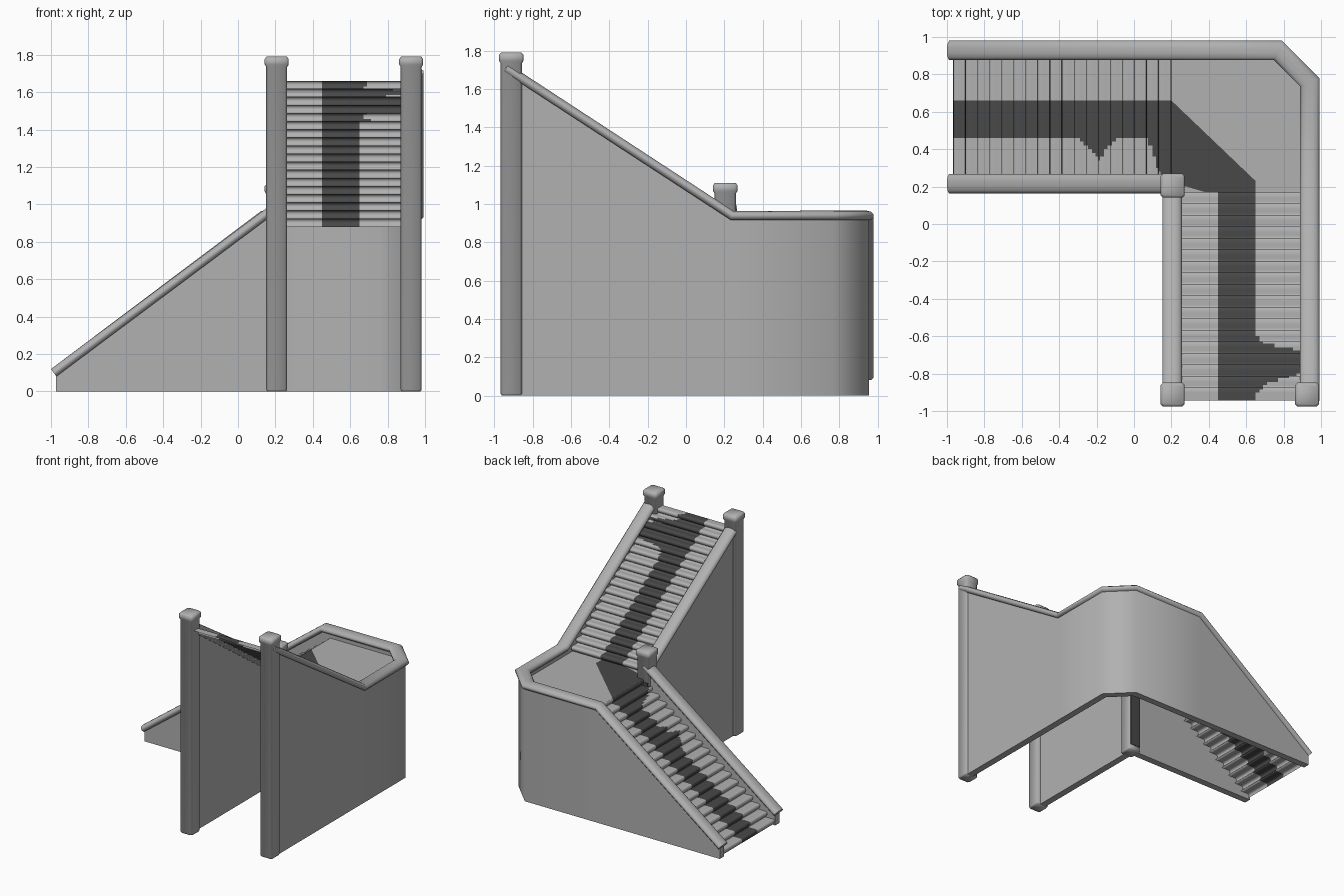
import bpy
import bmesh
from math import radians
from mathutils import Vector

default_cube = bpy.data.objects.get("Cube")
if default_cube:
    bpy.data.objects.remove(default_cube, do_unlink=True)


def make_material(name, level):
    material = bpy.data.materials.new(name)
    material.use_nodes = True
    color = (level, level, level, 1)
    material.diffuse_color = color
    shader = material.node_tree.nodes["Principled BSDF"]
    shader.inputs["Base Color"].default_value = color
    shader.inputs["Roughness"].default_value = 0.8
    return material


STONE = make_material("pale_stone", 0.44)
CARPET = make_material("dark_carpet", 0.065)


def finish(name, bm, solid=True, angle=50):
    """Shade smooth with sharp creases and link the part."""
    if solid:
        bmesh.ops.recalc_face_normals(bm, faces=bm.faces)
    for face in bm.faces:
        face.smooth = True
    for edge in bm.edges:
        edge.smooth = edge.calc_face_angle(0) < radians(angle)
    mesh = bpy.data.meshes.new(name)
    bm.to_mesh(mesh)
    bm.free()
    for material in (STONE, CARPET):
        mesh.materials.append(material)
    part = bpy.data.objects.new(name, mesh)
    bpy.context.collection.objects.link(part)
    return part


def loft(name, rings):
    """Join closed rings of points and cap both ends."""
    bm = bmesh.new()
    loops = [[bm.verts.new(p) for p in ring] for ring in rings]
    count = len(loops[0])
    for a, b in zip(loops, loops[1:]):
        for i in range(count):
            j = (i + 1) % count
            bm.faces.new((a[i], a[j], b[j], b[i]))
    bm.faces.new(loops[0])
    bm.faces.new(loops[-1])
    return finish(name, bm)


def frames(path):
    """Yield each path point with its mitred side and up vectors."""
    points = [Vector(p) for p in path]
    for i, p in enumerate(points):
        before = (p - points[i - 1]).normalized() if i else None
        after = (points[i + 1] - p).normalized() if i + 1 < len(points) else None
        tangent = ((before or after) + (after or before)).normalized()
        side = tangent.cross(Vector((0, 0, 1))).normalized()
        up = side.cross(tangent)
        flat = Vector((*(after or before).xy, 0)).normalized()
        stretch = 1 / flat.cross(side).length
        yield p, side * stretch, up


RAIL_SHAPE = [(-0.038, -0.024), (0.038, -0.024), (0.052, -0.008), (0.052, 0.006),
              (0.036, 0.02), (0.015, 0.025), (-0.015, 0.025), (-0.036, 0.02),
              (-0.052, 0.006), (-0.052, -0.008)]
WALL_HALF = 0.028


def rail(name, path):
    loft(name, [[p + side * w + up * h for w, h in RAIL_SHAPE]
                for p, side, up in frames(path)])


def wall(name, path):
    rings = []
    for p, side, up in frames(path):
        offset = side * WALL_HALF
        base = Vector((p.x, p.y, 0))
        rings.append([base - offset, base + offset, p + offset, p - offset])
    loft(name, rings)


# Balustrades: a solid wall with a rounded handrail along its top
BALUSTRADES = {
    "outer": [(-0.985, 0.928, 0.1), (0.13, 0.928, 0.94), (0.77, 0.928, 0.94),
              (0.94, 0.758, 0.94), (0.94, 0.24, 0.94), (0.94, -0.94, 1.71)],
    "lower_inner": [(-0.985, 0.215, 0.1), (0.2, 0.215, 0.985)],
    "upper_inner": [(0.205, 0.205, 0.96), (0.205, -0.94, 1.71)],
}
for label, path in BALUSTRADES.items():
    rail(label + "_handrail", path)
    wall_path = [Vector(p) for p in path]
    for end, neighbour in ((0, 1), (-1, -2)):
        wall_path[end] = wall_path[end].lerp(wall_path[neighbour], 0.01)
    wall(label + "_wall", wall_path)


# Posts with chamfered corners and flared caps
def post(name, x, y, height):
    levels = [(0.05, 0), (0.056, 0.01), (0.056, height - 0.055), (0.064, height - 0.042),
              (0.064, height - 0.012), (0.054, height)]
    rings = []
    for half, z in levels:
        c = half - 0.012
        corners = [(half, -c), (half, c), (c, half), (-c, half),
                   (-half, c), (-half, -c), (-c, -half), (c, -half)]
        rings.append([(x + dx, y + dy, z) for dx, dy in corners])
    loft(name, rings)


post("top_left_post", 0.926, -0.912, 1.79)
post("top_right_post", 0.207, -0.912, 1.79)
post("corner_post", 0.207, 0.205, 1.11)


# Carpet outlines in plan
CARPET_SHAPES = [
    [(-1, 0.46), (0.3, 0.46), (0.3, 0.66), (-1, 0.66)],
    [(0.45, -1), (0.65, -1), (0.65, 0.2), (0.45, 0.2)],
    [(-0.3, 0.46), (-0.22, 0.39), (-0.18, 0.34), (-0.15, 0.4), (-0.08, 0.46)],
    [(0.07, 0.46), (0.15, 0.25), (0.3, 0.2), (0.3, 0.46)],
    [(0.65, -0.56), (0.67, -0.63), (0.9, -0.68), (0.95, -0.68),
     (0.95, -0.81), (0.8, -0.82), (0.7, -0.86), (0.65, -0.92)],
]


def inside(x, y, shape):
    hit = False
    for (ax, ay), (bx, by) in zip(shape, shape[1:] + shape[:1]):
        if (ay > y) != (by > y) and x < ax + (y - ay) * (bx - ax) / (by - ay):
            hit = not hit
    return hit


# Stair flights: a nosed step profile swept across the width as an open sheet
def flight(name, steps, run, rise, last_run, place):
    profile = []
    for i in range(steps):
        s, z = i * run, i * rise
        tread = run if i < steps - 1 else last_run
        profile += [(s + 0.012, z), (s, z + rise * 0.3), (s - 0.007, z + rise * 0.55),
                    (s - 0.005, z + rise * 0.85), (s + 0.004, z + rise)]
        profile += [(s + tread * k, z + rise) for k in (0.4, 0.7)]
    profile.append(((steps - 1) * run + last_run + 0.012, steps * rise))
    bm = bmesh.new()
    columns = 36
    grid = [[bm.verts.new(place(s, j * 0.02, z)) for j in range(columns + 1)]
            for s, z in profile]
    for a, b in zip(grid, grid[1:]):
        for j in range(columns):
            face = bm.faces.new((a[j], b[j], b[j + 1], a[j + 1]))
            center = face.calc_center_median()
            covered = any(inside(center.x, center.y, shape) for shape in CARPET_SHAPES)
            face.material_index = int(covered)
    finish(name, bm, solid=False)


LANDING_Z = 0.88
flight("lower_steps", 19, 0.0645, LANDING_Z / 19, 0.02,
       lambda s, across, z: (-0.96 + s, 0.2 + across, z))
flight("upper_steps", 18, 0.0615, 0.78 / 18, 0.05,
       lambda s, across, z: (0.21 + across, 0.165 - s, LANDING_Z + z))

# Landing, split along the carpet edge
LANDING = [
    (0, [(0.2, 0.66), (0.65, 0.23), (0.65, 0.15), (0.94, 0.15), (0.94, 0.758),
         (0.77, 0.928), (0.2, 0.928)]),
    (1, [(0.2, 0.2), (0.28, 0.2), (0.45, 0.15), (0.65, 0.15), (0.65, 0.23), (0.2, 0.66)]),
    (0, [(0.2, 0.15), (0.45, 0.15), (0.28, 0.2), (0.2, 0.2)]),
]
bm = bmesh.new()
for index, outline in LANDING:
    face = bm.faces.new([bm.verts.new((x, y, LANDING_Z + 0.001)) for x, y in outline])
    face.material_index = index
bmesh.ops.remove_doubles(bm, verts=bm.verts, dist=0.0001)
finish("landing", bm, solid=False)

# Dark panel on the hidden inner side of the corner post
bm = bmesh.new()
bmesh.ops.create_cube(bm, size=1)
for v in bm.verts:
    v.co = Vector((0.207 + v.co.x * 0.09, 0.262 + v.co.y * 0.006, 0.45 + v.co.z * 0.82))
for face in bm.faces:
    face.material_index = 1
finish("corner_post_panel", bm)
